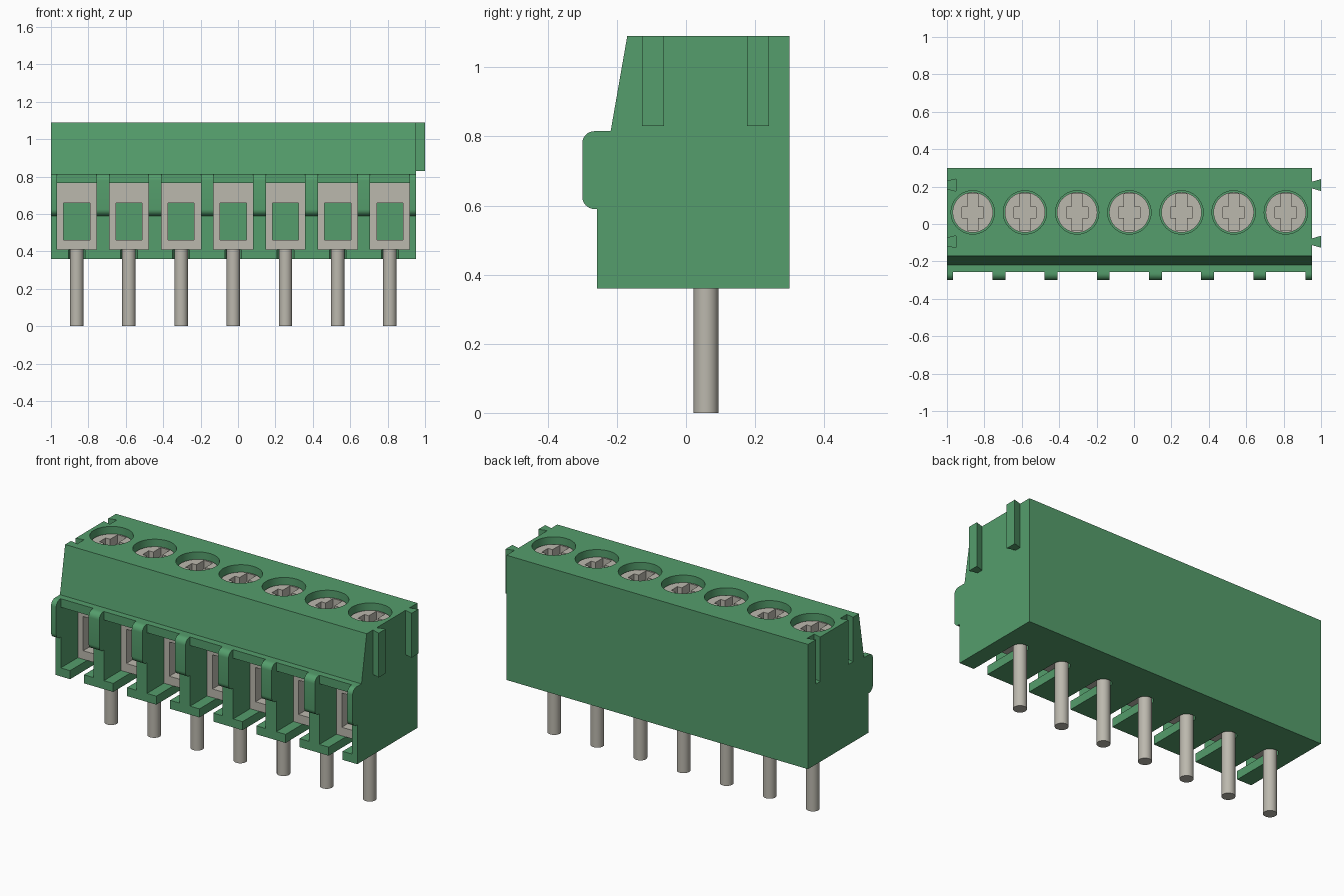
import bpy, bmesh, math
from mathutils import Vector

cube = bpy.data.objects.get("Cube")
if cube:
    bpy.data.objects.remove(cube, do_unlink=True)


def material(name, color):
    m = bpy.data.materials.new(name)
    m.use_nodes = True
    m.diffuse_color = (*color, 1)
    m.node_tree.nodes["Principled BSDF"].inputs["Base Color"].default_value = (*color, 1)
    return m


GREEN = material("green_plastic", (0.09, 0.34, 0.15))
METAL = material("grey_metal", (0.50, 0.48, 0.42))


def rect(a0, b0, a1, b1):
    return [(a0, b0), (a1, b0), (a1, b1), (a0, b1)]


def arc(cx, cy, r, start, end, steps=8):
    angles = [math.radians(start + (end - start) * i / steps) for i in range(steps + 1)]
    return [(cx + r * math.cos(a), cy + r * math.sin(a)) for a in angles]


def circle(cx, cy, r, steps=40):
    return arc(cx, cy, r, 0, 360, steps)[:-1]


def prisms(name, parts, mat=GREEN):
    """One object from extruded outlines, each given as (outline, axis, low, high)."""
    bm = bmesh.new()
    place = {"x": lambda a, b, c: Vector((c, a, b)),
             "y": lambda a, b, c: Vector((a, c, b)),
             "z": lambda a, b, c: Vector((a, b, c))}
    for outline, axis, low, high in parts:
        rings = [[bm.verts.new(place[axis](a, b, c)) for a, b in outline] for c in (low, high)]
        bm.faces.new(rings[0])
        bm.faces.new(rings[1])
        n = len(outline)
        for i in range(n):
            j = (i + 1) % n
            bm.faces.new((rings[0][i], rings[0][j], rings[1][j], rings[1][i]))
    bmesh.ops.recalc_face_normals(bm, faces=bm.faces)
    mesh = bpy.data.meshes.new(name)
    bm.to_mesh(mesh)
    bm.free()
    mesh.materials.append(mat)
    ob = bpy.data.objects.new(name, mesh)
    bpy.context.collection.objects.link(ob)
    return ob


def activate(ob):
    bpy.ops.object.select_all(action="DESELECT")
    ob.select_set(True)
    bpy.context.view_layer.objects.active = ob


def cut(ob, parts, mat=GREEN):
    cutter = prisms("cutter", parts, mat)
    cutter.hide_render = True
    mod = ob.modifiers.new("cut", "BOOLEAN")
    mod.operation = "DIFFERENCE"
    mod.solver = "EXACT"
    mod.object = cutter
    activate(ob)
    bpy.ops.object.modifier_apply(modifier=mod.name)
    bpy.data.objects.remove(cutter, do_unlink=True)


def smooth(ob):
    activate(ob)
    bpy.ops.object.shade_smooth_by_angle(angle=math.radians(30))


LEFT, RIGHT = -1.0, 0.952
BOTTOM, TOP = 0.36, 1.09
FRONT, BACK = -0.257, 0.30
FLOOR, CEILING = 0.41, 0.765
PIN_Y = 0.058
BAYS = [-0.862 + 0.279 * i for i in range(7)]
JOINTS = [-0.095, 0.208]
HALF = 0.105

# Housing: side profile with rounded front bulge
profile = [(BACK, BOTTOM), (BACK, TOP), (-0.17, TOP), (-0.218, 0.815)]
profile += arc(-0.265, 0.78, 0.035, 90, 180) + arc(-0.265, 0.625, 0.035, 180, 270)
profile += [(FRONT, 0.59), (FRONT, BOTTOM)]
housing = prisms("housing", [(profile, "x", LEFT, RIGHT)])

# Wire bays, leaving the ribs between them
bay = [(-0.4, FLOOR), (0.12, FLOOR), (0.12, CEILING), (FRONT, CEILING), (FRONT, 0.9), (-0.4, 0.9)]
cut(housing, [(bay, "x", x - HALF, x + HALF) for x in BAYS])

# Pin slots in the floor, open to the front
cut(housing, [([(x - 0.045, -0.4), (x + 0.045, -0.4)] + arc(x, PIN_Y, 0.045, 0, 180),
               "z", 0.2, 0.5) for x in BAYS])

# Screw wells and dovetail grooves
wells = [(circle(x, 0.062, 0.116), "z", 0.95, 1.2) for x in BAYS]
grooves = [([(LEFT - 0.01, y - 0.018), (LEFT + 0.048, y - 0.032),
             (LEFT + 0.048, y + 0.032), (LEFT - 0.01, y + 0.018)], "z", 0.83, 1.2) for y in JOINTS]
cut(housing, wells + grooves)
smooth(housing)

# Dovetail tongues on the other end
prisms("dovetail_tongues", [([(RIGHT, y - 0.018), (1.0, y - 0.032), (1.0, y + 0.032),
                              (RIGHT, y + 0.018)], "z", 0.83, TOP) for y in JOINTS])

# Metal clamps with square wire windows
clamps = prisms("wire_clamps", [(rect(x - HALF, FLOOR, x + HALF, CEILING), "y", -0.10, 0.119)
                                for x in BAYS], METAL)
windows = [rect(x - 0.07, 0.46, x + 0.07, 0.66) for x in BAYS]
cut(clamps, [(w, "y", -0.3, 0.3) for w in windows], METAL)
prisms("wire_stops", [(w, "y", -0.045, 0.119) for w in windows])

# Cross-head screws
screws = prisms("screws", [(circle(x, 0.062, 0.108), "z", 0.95, 1.05) for x in BAYS], METAL)


def cross(x, y, w=0.029, short=0.058, tall=0.098):
    quarter = [(short, w), (w, w), (w, tall)]
    pts = quarter + [(-a, b) for a, b in reversed(quarter)]
    pts += [(-a, -b) for a, b in quarter] + [(a, -b) for a, b in reversed(quarter)]
    return [(x + a, y + b) for a, b in pts]


cut(screws, [(cross(x, 0.062), "z", 1.0, 1.2) for x in BAYS], METAL)
smooth(screws)

# Solder pins
pins = prisms("solder_pins", [(circle(x, PIN_Y, 0.036, 32), "z", 0, FLOOR + 0.01) for x in BAYS], METAL)
smooth(pins)
